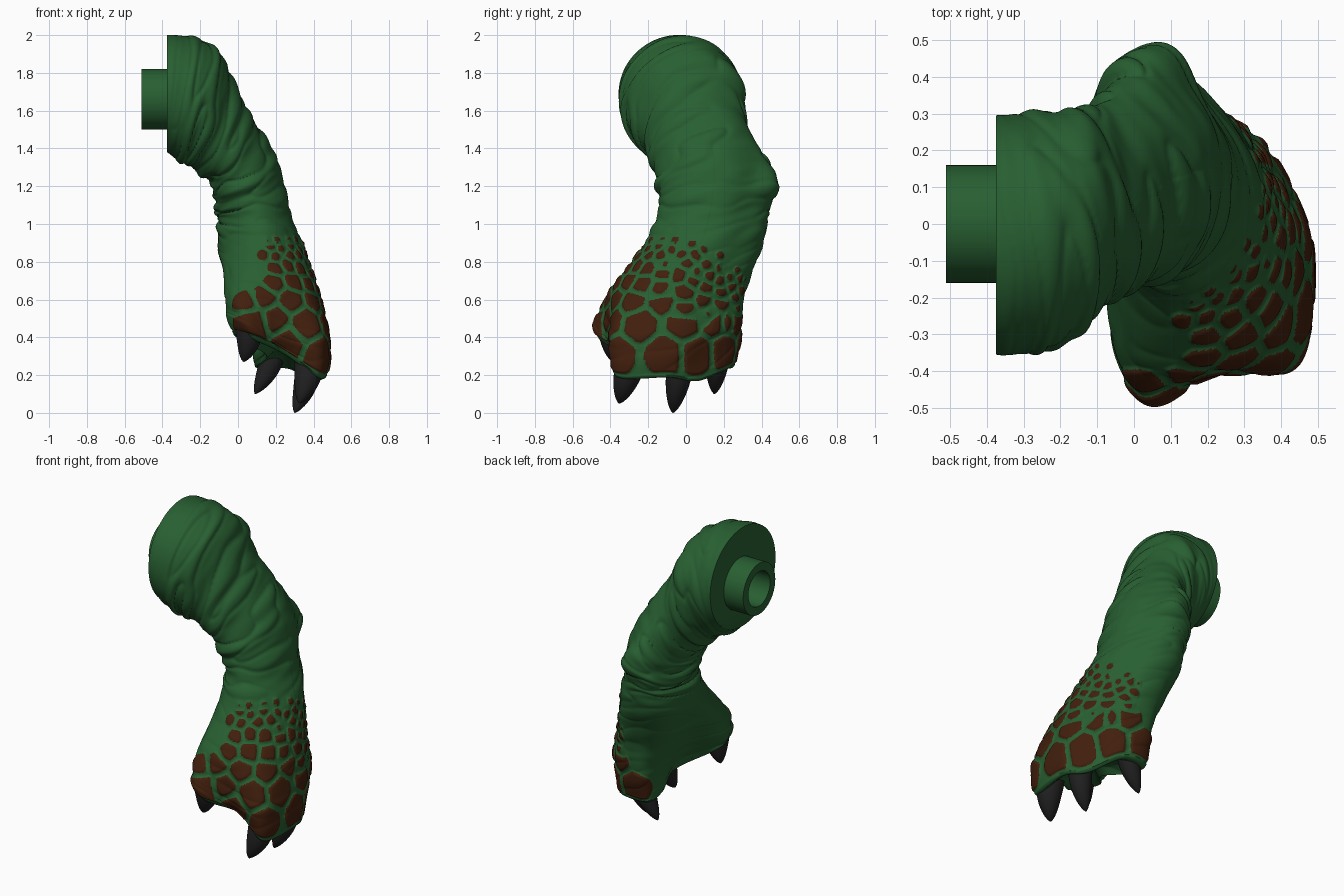
import bpy, bmesh
from math import sin, cos, pi, radians, exp
from mathutils import Vector, noise, kdtree

if "Cube" in bpy.data.objects:
    bpy.data.objects.remove(bpy.data.objects["Cube"])

N, ARM_SUB, PAW_SUB = 380, 18, 52


def material(name, rgb):
    m = bpy.data.materials.new(name)
    m.diffuse_color = (*rgb, 1)
    m.use_nodes = True
    m.node_tree.nodes["Principled BSDF"].inputs["Base Color"].default_value = m.diffuse_color
    return m


GREEN = material("green skin", (0.021, 0.115, 0.031))
BROWN = material("brown scale", (0.055, 0.014, 0.004))
BLACK = material("dark claw", (0.015, 0.015, 0.016))


def finish(name, bm, mats, angle=40):
    bmesh.ops.recalc_face_normals(bm, faces=bm.faces)
    me = bpy.data.meshes.new(name)
    bm.to_mesh(me)
    bm.free()
    ob = bpy.data.objects.new(name, me)
    bpy.context.collection.objects.link(ob)
    for m in mats:
        me.materials.append(m)
    bpy.ops.object.select_all(action='DESELECT')
    ob.select_set(True)
    bpy.context.view_layer.objects.active = ob
    bpy.ops.object.shade_smooth_by_angle(angle=radians(angle))
    return ob


def catmull(a, b, c, d, t):
    return 0.5 * (2 * b + (c - a) * t + (2 * a - 5 * b + 4 * c - d) * t * t
                  + (3 * b - a - 3 * c + d) * t ** 3)


def ellipse(cx, cy, cz, ra, rb, tilt, skew):
    # skew fills out the rear inner corner and flattens the rear outer one
    t = radians(tilt)
    u, v, c = Vector((sin(t), 0, cos(t))), Vector((0, 1, 0)), Vector((cx, cy, cz))
    out = []
    for i in range(N):
        a = 2 * pi * i / N
        k = 1 + skew * (exp(-((a - 2.3) / 0.6) ** 2) - 0.6 * exp(-((a - 0.8) / 0.5) ** 2))
        out.append(c + (u * ra * cos(a) + v * rb * sin(a)) * k)
    return out


def closed(points):
    p, n, out = [Vector(q) for q in points], len(points), []
    for i in range(N):
        f = i * n / N
        k = int(f)
        out.append(catmull(p[k - 1], p[k], p[(k + 1) % n], p[(k + 2) % n], f - k))
    return out


# Arm sections: centre, outer radius, side radius, tilt from shoulder to wrist, skew
rings = [ellipse(*r) for r in (
    (-0.375, -0.03, 1.69, 0.31, 0.325, 0, 0),
    (-0.28, -0.025, 1.66, 0.333, 0.33, 5, 0),
    (-0.17, 0.00, 1.605, 0.32, 0.315, 13, 0),
    (-0.08, 0.055, 1.47, 0.255, 0.28, 18, 0.03),
    (-0.01, 0.12, 1.33, 0.222, 0.30, 32, 0.08),
    (0.055, 0.15, 1.19, 0.212, 0.30, 52, 0.14),
    (0.085, 0.135, 1.05, 0.19, 0.29, 75, 0.16),
    (0.12, 0.08, 0.88, 0.22, 0.31, 86, 0.15))]
# Paw sections: curved shell with a hollow palm and uneven toe ends
rings.append(closed([
    (.425, -.05, .65), (.37, .14, .65), (.25, .29, .65), (.08, .31, .65), (-.02, .18, .65),
    (-.03, -.02, .65), (-.07, -.22, .65), (0, -.38, .65), (.2, -.38, .65), (.37, -.27, .65)]))
rings.append(closed([
    (.48, -.08, .40), (.42, .10, .42), (.30, .25, .42), (.12, .28, .42), (.05, .13, .44),
    (.07, -.09, .47), (-.06, -.28, .52), (.03, -.475, .50), (.22, -.405, .43), (.44, -.37, .40)]))
rings.append(closed([
    (.47, -.09, .20), (.40, .07, .18), (.27, .24, .25), (.11, .24, .25), (.09, .11, .27),
    (.14, -.11, .33), (-.03, -.34, .43), (.08, -.47, .41), (.25, -.36, .33), (.43, -.37, .20)]))
last = len(rings) - 1


def surface(v, i):
    k = min(int(v), last - 1)
    g = lambda q: rings[max(0, min(last, q))][i % N]
    return catmull(g(k - 1), g(k), g(k + 1), g(k + 2), v - k)


# Scale centres: big toe scales, then rows shrinking toward the wrist and dropping at the back
seeds = []


def add_seed(v, deg, r):
    seeds.append((surface(v, int(deg / 360 * N) % N), r))


for v, r, angles in ((9.42, .120, (-70, -35, -4, 30, 62, 95)),
                     (8.72, .105, (-76, -50, -21, 12, 44, 75))):
    for deg in angles:
        add_seed(v, deg, r)
add_seed(9.25, -100, .135)
add_seed(8.38, -101, .085)
for row, (v, count, r) in enumerate(((8.22, 8, .082), (7.85, 9, .066), (7.54, 11, .052),
                                     (7.27, 12, .040), (7.05, 12, .032), (6.86, 11, .023))):
    for j in range(count):
        s = (j + 0.25 + 0.5 * (row % 2)) / count
        deg = -112 + 190 * s + 5 * noise.noise(Vector((j * 2.1, row * 1.3, 3.5)))
        vv = 10 - (10 - v) * (1 - 0.3 * max(0, s - 0.4) / 0.6)
        vv += 0.16 * noise.noise(Vector((j * 1.7, row * 2.3, 0.5)))
        if s > 0.12:
            add_seed(vv, deg, r)
tree = kdtree.KDTree(len(seeds))
for i, s in enumerate(seeds):
    tree.insert(s[0], i)
tree.balance()


def scale_depth(p, v):
    best = sorted((d / seeds[i][1], seeds[i][1]) for _, i, d in tree.find_n(p, 6))
    (a, r), (b, _) = best[0], best[1]
    return min((b - a) * r * 0.5 - 0.009 - 0.05 * r, (0.9 - a) * r, (9.86 - v) * 0.15)


def wrinkle(v, ang, p):
    # Long irregular folds running round the limb on a slant
    slant = v + 0.55 * sin(ang - 0.7)
    n = noise.noise(Vector((0.9 * cos(ang), 0.9 * sin(ang), 1.9 * slant)))
    m = noise.noise(Vector((1.3 * cos(ang) + 9, 1.3 * sin(ang), 3.2 * slant)))
    fade = min(1, v / 1.6) * (1 if v < 6 else max(0.35, 1 - (v - 6) * 0.7))
    return fade * (0.020 * n + 0.008 * m + 0.010 * (n * n / (n * n + 0.012) - 0.7))


# Limb skin
bm = bmesh.new()
steps = [k / ARM_SUB for k in range(7 * ARM_SUB)] + [7 + k / PAW_SUB for k in range(3 * PAW_SUB + 1)]
rows = len(steps)
grid, info = [], {}
for v in steps:
    grid.append([bm.verts.new(surface(v, i)) for i in range(N)])
    for i, vert in enumerate(grid[-1]):
        info[vert] = (v, 2 * pi * i / N)
mid = sum((q.co for q in grid[-1]), Vector()) / N + Vector((0.03, 0, 0))
for scale, lift in ((0.97, -0.014), (0.91, -0.02), (0.8, -0.008), (0.55, 0.03), (0.25, 0.05)):
    grid.append([bm.verts.new(mid + (q.co - mid) * scale + Vector((0, 0, lift))) for q in grid[rows - 1]])
for lo, hi in zip(grid, grid[1:]):
    for i in range(N):
        bm.faces.new((lo[i], lo[(i + 1) % N], hi[(i + 1) % N], hi[i]))
bm.faces.new(grid[0])
bm.faces.new(grid[-1])
bmesh.ops.recalc_face_normals(bm, faces=bm.faces)
bm.normal_update()

# Folds, elbow point and raised scales
depth, moves = {}, []
elbow = Vector((0.07, 0.45, 1.24))
for vert, (v, ang) in info.items():
    p = vert.co.copy()
    d = scale_depth(p, v) if v > 6.4 else -1
    depth[vert] = d
    h = wrinkle(v, ang, p) + 0.045 * exp(-((p - elbow).length / 0.085) ** 2)
    h += 0.010 * max(0, min(1, (d + 0.008) / 0.018))
    if 0 < v < last:
        moves.append((vert, vert.normal * h))
for vert, m in moves:
    vert.co += m
for f in bm.faces:
    if len(f.verts) == 4 and sum(depth.get(q, -1) for q in f.verts) > 0:
        f.material_index = 1
finish("limb_skin", bm, [GREEN, BROWN], 65)


# Solids of revolution around an axis, used for claws and peg
def tube(name, rings_in, mat, wrap=False, seg=32):
    bm = bmesh.new()
    loops = []
    for c, axis, r in rings_in:
        u = axis.orthogonal().normalized()
        w = axis.cross(u).normalized()
        loops.append([bm.verts.new(c + (u * cos(2 * pi * i / seg) + w * sin(2 * pi * i / seg)) * r)
                      for i in range(seg)])
    for lo, hi in zip(loops, loops[1:] + ([loops[0]] if wrap else [])):
        for i in range(seg):
            bm.faces.new((lo[i], lo[(i + 1) % seg], hi[(i + 1) % seg], hi[i]))
    if not wrap:
        bm.faces.new(loops[0])
        bm.faces.new(loops[-1])
    return finish(name, bm, [mat])


# Claws: base, tip, radius
for name, base, tip, r in (("thumb_claw", (.055, -.395, .47), (.03, -.385, .27), .073),
                           ("front_claw", (.375, -.29, .27), (.325, -.355, .05), .078),
                           ("middle_claw", (.375, -.03, .25), (.30, -.07, .0), .07),
                           ("rear_claw", (.19, .17, .33), (.09, .15, .10), .066)):
    b, t = Vector(base), Vector(tip)
    axis = t - b
    bend = Vector((0.012, 0, 0))
    prof = [(k / 16, r * (1 - (k / 16) ** 2) ** 0.68) for k in range(16)] + [(0.985, r * .09), (1, r * .02)]
    tube(name, [(b + axis * s + bend * sin(pi * s), axis, q) for s, q in prof], BLACK)

# Hollow connecting peg
X = Vector((1, 0, 0))
tube("shoulder_peg", [(Vector((x, 0, 1.66)), X, r) for x, r in
                      ((-.36, .16), (-.51, .16), (-.51, .108), (-.36, .108))], GREEN, True, 64)
